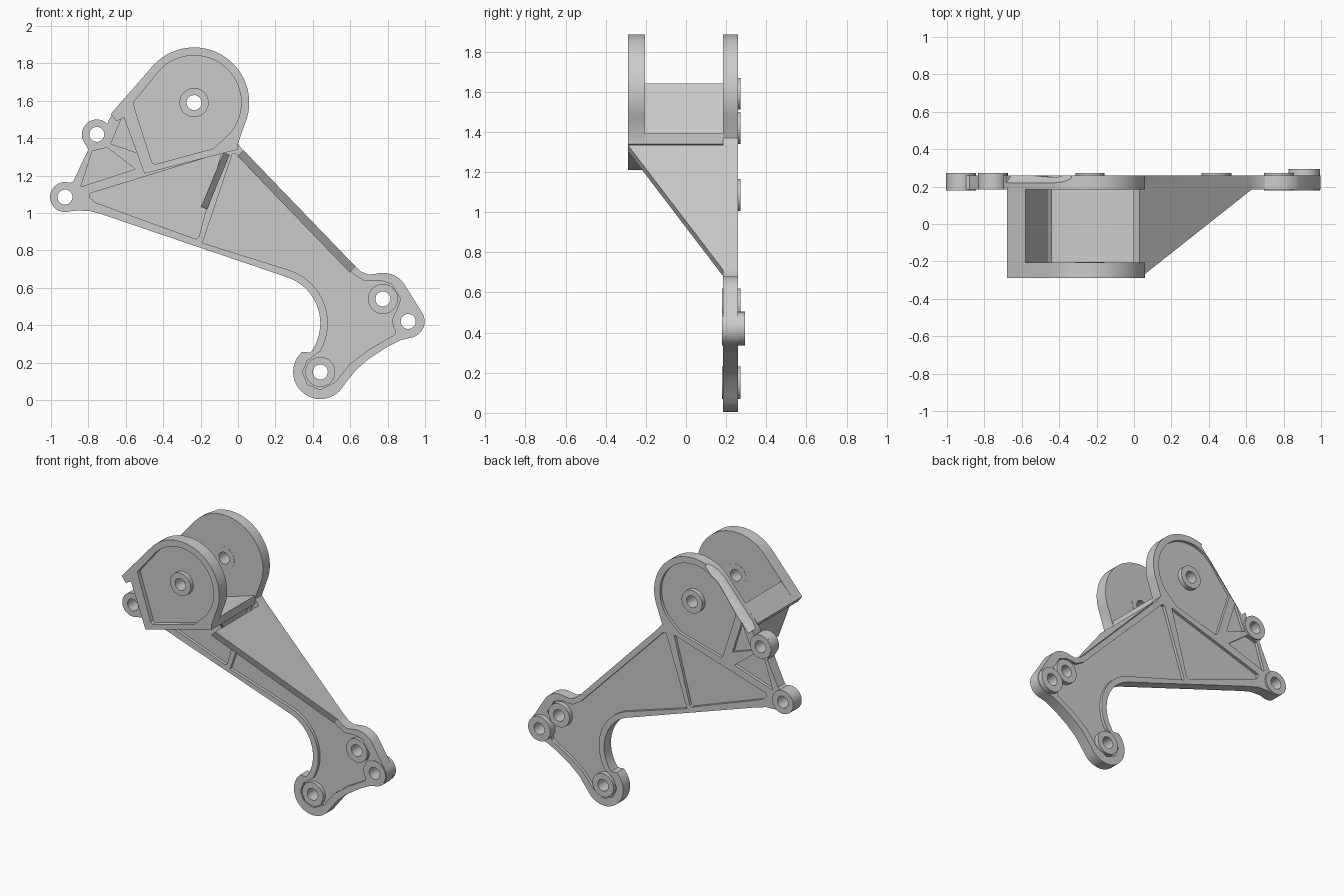
import bpy, bmesh
from math import sin, cos, radians, pi
from mathutils import Vector, Matrix

if "Cube" in bpy.data.objects:
    bpy.data.objects.remove(bpy.data.objects["Cube"])


def arc(cx, cz, r, a0, a1, n=16):
    return [(cx + r * cos(radians(a0 + (a1 - a0) * i / n)),
             cz + r * sin(radians(a0 + (a1 - a0) * i / n))) for i in range(n + 1)]


def finish(name, bm):
    bmesh.ops.recalc_face_normals(bm, faces=bm.faces)
    me = bpy.data.meshes.new(name)
    bm.to_mesh(me)
    bm.free()
    ob = bpy.data.objects.new(name, me)
    bpy.context.collection.objects.link(ob)
    return ob


def prisms(name, parts):
    """Extrude (x, z) profiles along y; parts = [(points, y0, y1)]."""
    bm = bmesh.new()
    for pts, y0, y1 in parts:
        a = [bm.verts.new((x, y0, z)) for x, z in pts]
        b = [bm.verts.new((x, y1, z)) for x, z in pts]
        bm.faces.new(a)
        bm.faces.new(b[::-1])
        for i in range(len(a)):
            j = (i + 1) % len(a)
            bm.faces.new((a[j], a[i], b[i], b[j]))
    return finish(name, bm)


def tube(name, x, z, ro, ri, y0, y1, n=40):
    bm = bmesh.new()
    rings = [[bm.verts.new((x + r * cos(2 * pi * i / n), y, z + r * sin(2 * pi * i / n)))
              for i in range(n)] for r, y in ((ro, y0), (ro, y1), (ri, y1), (ri, y0))]
    for k in range(4):
        a, b = rings[k], rings[(k + 1) % 4]
        for i in range(n):
            j = (i + 1) % n
            bm.faces.new((a[i], a[j], b[j], b[i]))
    return finish(name, bm)


def gusset(name, a, b, y_a, y_b, back, t):
    """Upright wall from a to b, thickened to the left-below side, front edge sloping y_a to y_b."""
    d = (Vector(b) - Vector(a)).normalized()
    nrm = Vector((d.y, -d.x)) * t
    bm = bmesh.new()
    sides = []
    for off in (Vector((0, 0)), nrm):
        p, q = Vector(a) + off, Vector(b) + off
        sides.append([bm.verts.new((v.x, y, v.y)) for v, y in
                      ((p, back), (p, y_a), (q, y_b), (q, back))])
    s, r = sides
    bm.faces.new(s)
    bm.faces.new(r[::-1])
    for i in range(4):
        j = (i + 1) % 4
        bm.faces.new((s[j], s[i], r[i], r[j]))
    return finish(name, bm)


def cut(ob, cutter):
    cutter.hide_render = True
    m = ob.modifiers.new("cut", 'BOOLEAN')
    m.operation = 'DIFFERENCE'
    m.solver = 'EXACT'
    m.object = cutter
    bpy.context.view_layer.objects.active = ob
    bpy.ops.object.modifier_apply(modifier=m.name)
    bpy.data.objects.remove(cutter)


BACK0, BACK1 = 0.185, 0.26
FRONT0, FRONT1 = -0.29, -0.205
LOBE = (-0.235, 1.59)

# back plate outline
outline = (arc(*LOBE, 0.295, -25, 138, 36) + [(-0.66, 1.55), (-0.69, 1.50)]
           + arc(-0.755, 1.42, 0.08, 45, 215) + [(-0.80, 1.34), (-0.88, 1.17)]
           + arc(-0.925, 1.085, 0.08, 70, 285) + [(-0.86, 1.013), (-0.79, 1.01), (-0.72, 0.99)]
           + arc(0.18, 0.41, 0.26, 70, -37, 20) + arc(0.44, 0.15, 0.145, 132, 315, 24)
           + [(0.575, 0.09), (0.63, 0.16), (0.70, 0.22), (0.80, 0.285), (0.87, 0.32)]
           + arc(0.91, 0.42, 0.088, 285, 390) + arc(0.775, 0.54, 0.14, 40, 105, 10)
           + [(0.70, 0.67), (0.66, 0.685), (0.62, 0.72), (0.03, 1.33), (0.0, 1.37)])
plate = prisms("back_plate", [(outline, BACK0, BACK1)])

# lightening pockets on both faces of the back plate
lobe_pocket = arc(*LOBE, 0.252, -40, 138, 32) + [(-0.56, 1.59), (-0.55, 1.55), (-0.46, 1.27),
                                                 (-0.445, 1.26), (-0.13, 1.345)]
pockets = [
    [(-0.09, 1.32), (-0.79, 1.105), (-0.79, 1.08), (-0.76, 1.055), (-0.225, 0.86), (-0.21, 0.87)],
    [(-0.01, 1.315), (-0.03, 1.315), (-0.19, 0.84)] + arc(0.18, 0.41, 0.30, 70, -30)
    + [(0.37, 0.21), (0.345, 0.15), (0.37, 0.085), (0.44, 0.055), (0.52, 0.095), (0.60, 0.195),
       (0.70, 0.27), (0.84, 0.35), (0.84, 0.46), (0.87, 0.54), (0.82, 0.62), (0.76, 0.64),
       (0.68, 0.635), (0.62, 0.67)],
    [(-0.78, 1.33), (-0.84, 1.14), (-0.55, 1.235), (-0.70, 1.35)],
    [(-0.605, 1.545), (-0.68, 1.37), (-0.535, 1.32)],
]
cut(plate, prisms("pockets", [(p, 0.1, 0.205) for p in pockets]
                  + [(p, 0.24, 0.35) for p in pockets + [lobe_pocket]]))

# scooped corner on the back of the lobe
bm = bmesh.new()
axis = Vector((0.66, 0, 0.75))
bmesh.ops.create_cone(bm, cap_ends=True, segments=48, radius1=0.11, radius2=0.11, depth=0.5,
                      matrix=Matrix.Translation((-0.56, 0.32, 1.73))
                      @ axis.to_track_quat('Z', 'Y').to_matrix().to_4x4())
cut(plate, finish("scoop", bm))

# front clevis plate
cheek = (arc(*LOBE, 0.295, -25, 138, 36)
         + [(-0.68, 1.53), (-0.65, 1.49), (-0.61, 1.51), (-0.50, 1.21), (0.0, 1.34), (0.0, 1.37)])
front = prisms("front_plate", [(cheek, FRONT0, FRONT1)])
cut(front, prisms("front_pocket", [(lobe_pocket, -0.4, -0.26)]))

# bosses: x, z, outer radius, hole radius, front y, back y
bosses = {
    "pivot_boss_back": (*LOBE, 0.078, 0.04, 0.184, 0.272),
    "pivot_boss_front": (*LOBE, 0.078, 0.04, -0.29, -0.204),
    "upper_left_boss": (-0.755, 1.42, 0.08, 0.04, 0.184, 0.272),
    "left_boss": (-0.925, 1.085, 0.08, 0.04, 0.18, 0.272),
    "lower_boss": (0.44, 0.15, 0.08, 0.04, 0.18, 0.272),
    "right_inner_boss": (0.775, 0.54, 0.08, 0.04, 0.18, 0.272),
    "right_outer_boss": (0.91, 0.42, 0.084, 0.04, 0.18, 0.293),
}
holes = [(arc(b[0], b[1], 0.055, 0, 350, 35), -1, 1) for b in bosses.values()]
cut(plate, prisms("holes", holes[:1] + holes[2:]))
cut(front, prisms("front_hole", holes[1:2]))
for name, b in bosses.items():
    tube(name, *b)

# L-shaped web joining the two clevis plates
prisms("clevis_web", [([(-0.58, 1.64), (-0.68, 1.53), (-0.65, 1.49), (-0.61, 1.51), (-0.50, 1.21),
                        (0.0, 1.34), (0.0, 1.395), (-0.41, 1.27), (-0.44, 1.272), (-0.46, 1.29)],
                       FRONT1 - 0.01, BACK0 + 0.01)])

# tapering side wall and middle rib
gusset("side_wall", (0.03, 1.335), (0.63, 0.712), -0.29, BACK0, 0.22, 0.045)
gusset("middle_rib", (-0.045, 1.31), (-0.165, 1.02), -0.12, BACK0, 0.22, 0.035)

# smooth round faces, keep edges crisp
for ob in bpy.context.scene.objects:
    ob.select_set(True)
bpy.context.view_layer.objects.active = plate
bpy.ops.object.shade_smooth_by_angle(angle=radians(25))
